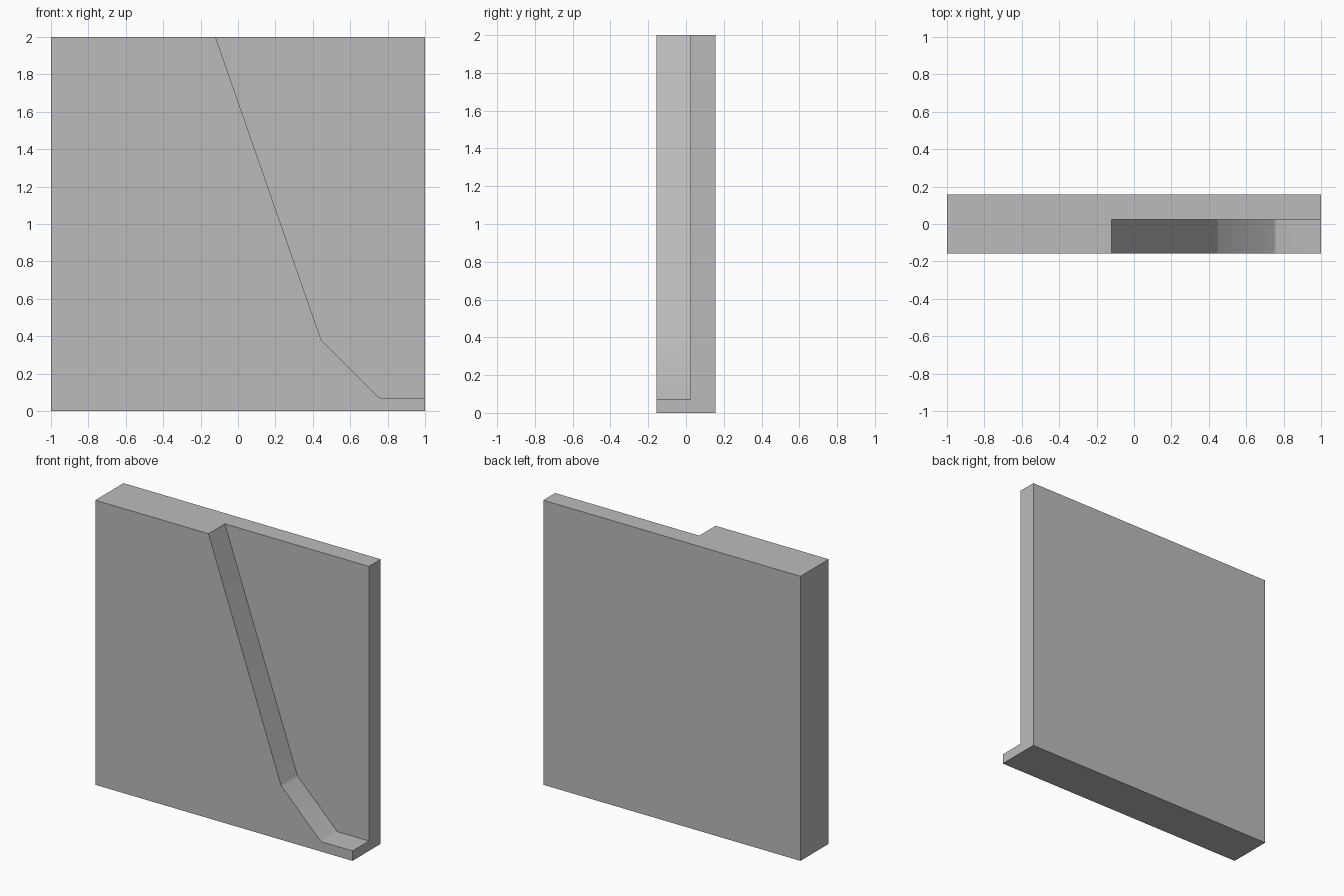
import bpy
import bmesh
import math

cube = bpy.data.objects.get("Cube")
if cube:
    bpy.data.objects.remove(cube)

GREY = (0.5, 0.5, 0.5, 1)
BACK, STEP, FRONT = 0.157, 0.025, -0.157

grey = bpy.data.materials.new("plain grey")
grey.use_nodes = True
grey.diffuse_color = GREY
grey.node_tree.nodes["Principled BSDF"].inputs["Base Color"].default_value = GREY

# Outline of the raised half and of the recess, sharing the stepped edge
step_path = [(-0.12, 2), (0.445, 0.38), (0.755, 0.07), (1, 0.07)]
bm = bmesh.new()


def corner(x, z):
    return bm.verts.new((x, BACK, z))


step = [corner(x, z) for x, z in step_path]
raised = bm.faces.new([corner(-1, 2), corner(-1, 0), corner(1, 0)] + step[::-1])
recess = bm.faces.new(step + [corner(1, 2)])


def extrude(faces, depth):
    result = bmesh.ops.extrude_face_region(bm, geom=faces)["geom"]
    verts = [g for g in result if isinstance(g, bmesh.types.BMVert)]
    bmesh.ops.translate(bm, vec=(0, -depth, 0), verts=verts)
    return [g for g in result if isinstance(g, bmesh.types.BMFace)]


# Full backing slab, then the thicker raised half
slab = extrude([raised, recess], BACK - STEP)
extrude([max(slab, key=lambda f: len(f.verts))], STEP - FRONT)
bmesh.ops.recalc_face_normals(bm, faces=bm.faces)
bmesh.ops.dissolve_limit(bm, angle_limit=math.radians(1),
                         verts=bm.verts, edges=bm.edges)

# Small fillets along the inner corners of the step
inner = [e for e in bm.edges if e.is_manifold and not e.is_convex]
bmesh.ops.bevel(bm, geom=inner, offset=0.008, segments=2, profile=0.5,
                affect='EDGES', clamp_overlap=True)

mesh = bpy.data.meshes.new("stepped_panel")
bm.to_mesh(mesh)
bm.free()
mesh.materials.append(grey)
panel = bpy.data.objects.new("stepped_panel", mesh)
bpy.context.collection.objects.link(panel)
bpy.context.view_layer.objects.active = panel
panel.select_set(True)
bpy.ops.object.shade_smooth_by_angle(angle=math.radians(35))
